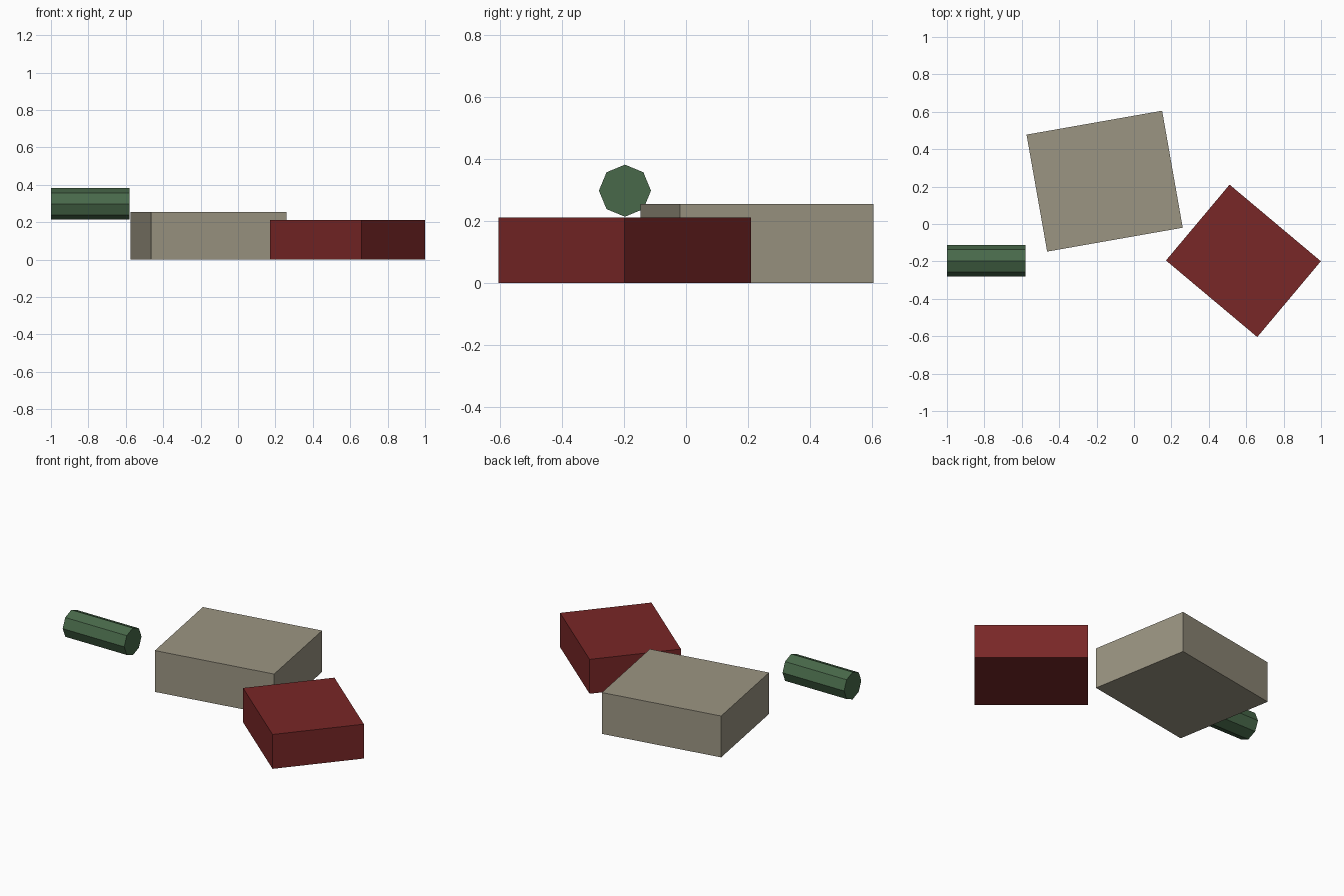
import bpy
from math import radians

cube = bpy.data.objects.get("Cube")
if cube:
    bpy.data.objects.remove(cube, do_unlink=True)


def material(name, rgb):
    mat = bpy.data.materials.new(name)
    mat.use_nodes = True
    color = (*rgb, 1)
    mat.diffuse_color = color
    mat.node_tree.nodes["Principled BSDF"].inputs["Base Color"].default_value = color
    return mat


def finish(name, mat):
    obj = bpy.context.object
    obj.name = name
    obj.data.materials.append(mat)
    return obj


def block(name, center, size, angle, mat):
    """Box resting on the ground, turned about z."""
    bpy.ops.mesh.primitive_cube_add(
        size=1, location=(*center, size[2] / 2), rotation=(0, 0, radians(angle)))
    bpy.context.object.scale = size
    return finish(name, mat)


beige = material("warm beige", (0.33, 0.30, 0.225))
red = material("dark red", (0.19, 0.02, 0.02))
green = material("forest green", (0.065, 0.14, 0.068))

# Two flat blocks
block("beige_block", (-0.157, 0.229), (0.736, 0.635, 0.255), 10, beige)
block("red_block", (0.585, -0.197), (0.637, 0.529, 0.212), -40, red)

# Raised eight-sided rod lying along x
bpy.ops.mesh.primitive_cylinder_add(
    vertices=8, radius=0.084, depth=0.42,
    location=(-0.79, -0.197, 0.298), rotation=(0, radians(90), 0))
finish("green_rod", green)
